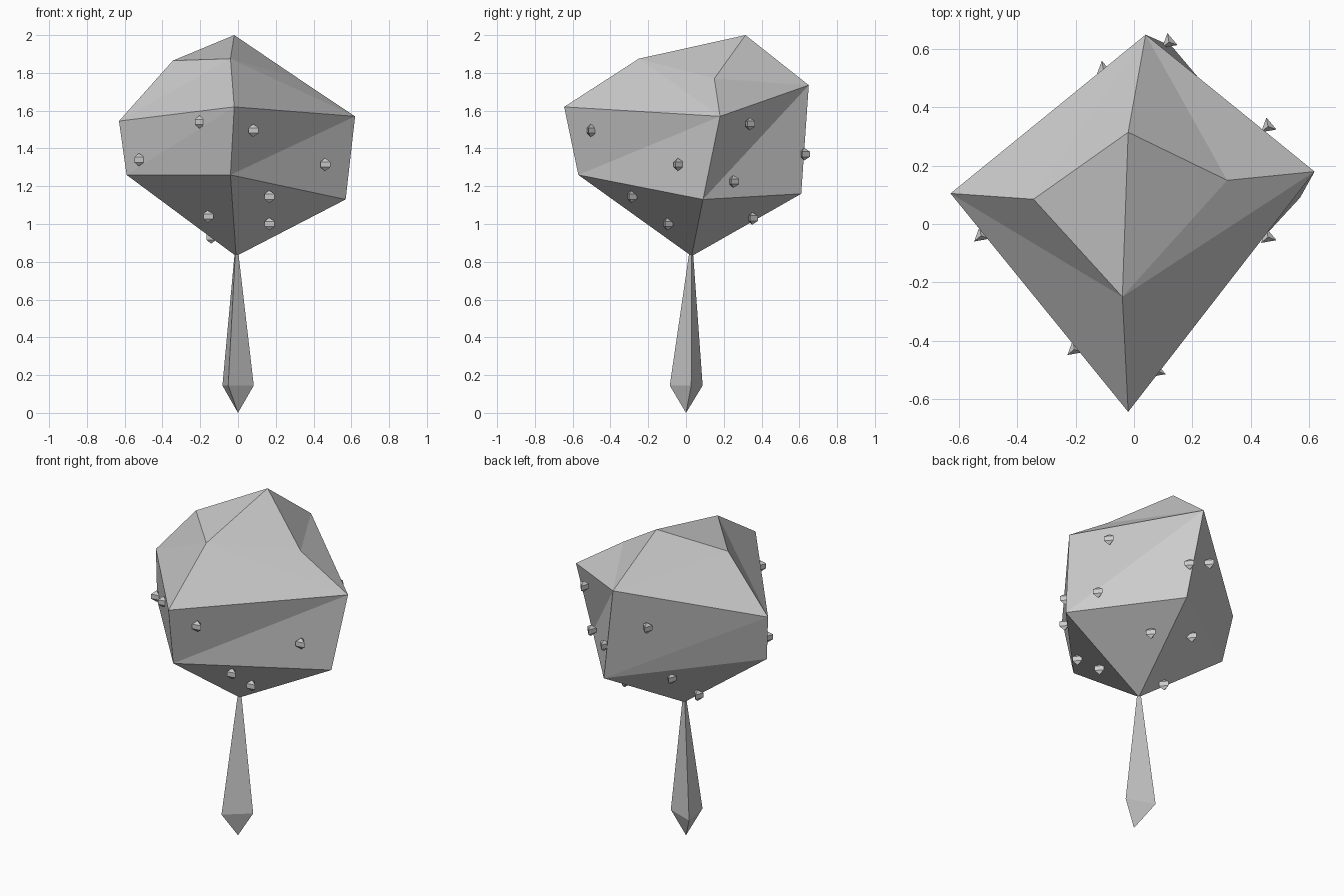
import bpy, bmesh
from math import cos, sin, radians
from mathutils import Vector

if "Cube" in bpy.data.objects:
    bpy.data.objects.remove(bpy.data.objects["Cube"])


def finish(name, bm):
    bmesh.ops.remove_doubles(bm, verts=bm.verts, dist=0.0005)
    bmesh.ops.recalc_face_normals(bm, faces=bm.faces)
    mesh = bpy.data.meshes.new(name)
    bm.to_mesh(mesh)
    bm.free()
    obj = bpy.data.objects.new(name, mesh)
    bpy.context.collection.objects.link(obj)
    return obj


def stack(name, levels, angle, sides=3):
    """Loft polygon rings (x, y, z, radius) from a bottom tip to a top tip."""
    bm = bmesh.new()
    rings = []
    for x, y, z, r in levels:
        if r == 0:
            rings.append([bm.verts.new((x, y, z))] * sides)
        else:
            rings.append([bm.verts.new((x + r * cos(radians(angle + 360 * i / sides)),
                                        y + r * sin(radians(angle + 360 * i / sides)), z))
                          for i in range(sides)])
    for low, high in zip(rings, rings[1:]):
        for i in range(sides):
            j = (i + 1) % sides
            corners = list(dict.fromkeys((low[i], low[j], high[j], high[i])))
            bm.faces.new(corners)
    return finish(name, bm)


# Crown: faceted, slightly irregular four-sided rings (left, front, right, back)
bm = bmesh.new()
base = bm.verts.new((-0.01, 0.03, 0.83))
lower = [bm.verts.new(p) for p in ((-0.59, 0.06, 1.26), (-0.04, -0.57, 1.26),
                                   (0.57, 0.09, 1.13), (0.13, 0.61, 1.16))]
upper = [bm.verts.new(p) for p in ((-0.63, 0.105, 1.545), (-0.02, -0.645, 1.62),
                                   (0.62, 0.18, 1.57), (0.04, 0.65, 1.735))]
top = [bm.verts.new(p) for p in ((-0.345, 0.085, 1.865), (-0.04, -0.25, 1.875),
                                 (0.32, 0.15, 1.77), (-0.02, 0.315, 2.0))]
for i in range(4):
    j = (i + 1) % 4
    bm.faces.new((base, lower[j], lower[i]))
    bm.faces.new((lower[i], lower[j], upper[j]))
    bm.faces.new((lower[i], upper[j], upper[i]))
    # slope between the wide ring and the top ring
    if i == 0 or i == 2:
        bm.faces.new((upper[i], upper[j], top[j if i == 0 else i]))
        bm.faces.new((upper[i], top[j], top[i]) if i == 0 else (upper[j], top[j], top[i]))
    elif i == 1:
        bm.faces.new((upper[i], upper[j], top[i]))
        bm.faces.new((upper[j], top[j], top[i]))
    else:
        bm.faces.new((upper[i], upper[j], top[j]))
        bm.faces.new((upper[i], top[j], top[i]))
bm.faces.new((top[0], top[1], top[3]))
bm.faces.new((top[1], top[2], top[3]))
finish("crown", bm)

# Trunk: three-sided taper with a pointed foot
stack("trunk", [(0, 0, 0, 0), (-0.017, 0.01, 0.145, 0.102),
                (-0.01, 0.028, 0.84, 0.013), (-0.01, 0.028, 0.87, 0)], 10)

# Berries: tiny three-sided beads sitting on the crown
berries = [(-0.205, -0.43, 1.54), (0.08, -0.505, 1.495), (-0.525, -0.04, 1.34),
           (0.46, -0.045, 1.315), (0.165, -0.29, 1.145), (-0.16, -0.15, 1.04),
           (0.165, -0.10, 1.00), (-0.143, 0.09, 0.93), (0.46, 0.335, 1.53),
           (0.47, 0.25, 1.225), (0.12, 0.625, 1.37), (-0.105, 0.53, 1.50),
           (0.17, 0.35, 1.03), (-0.135, 0.34, 1.125)]
for n, (x, y, z) in enumerate(berries):
    stack(f"berry_{n + 1}", [(x, y, z + dz, r) for dz, r in
                             ((-0.034, 0), (-0.014, 0.031), (0.014, 0.031), (0.034, 0))], 100)
